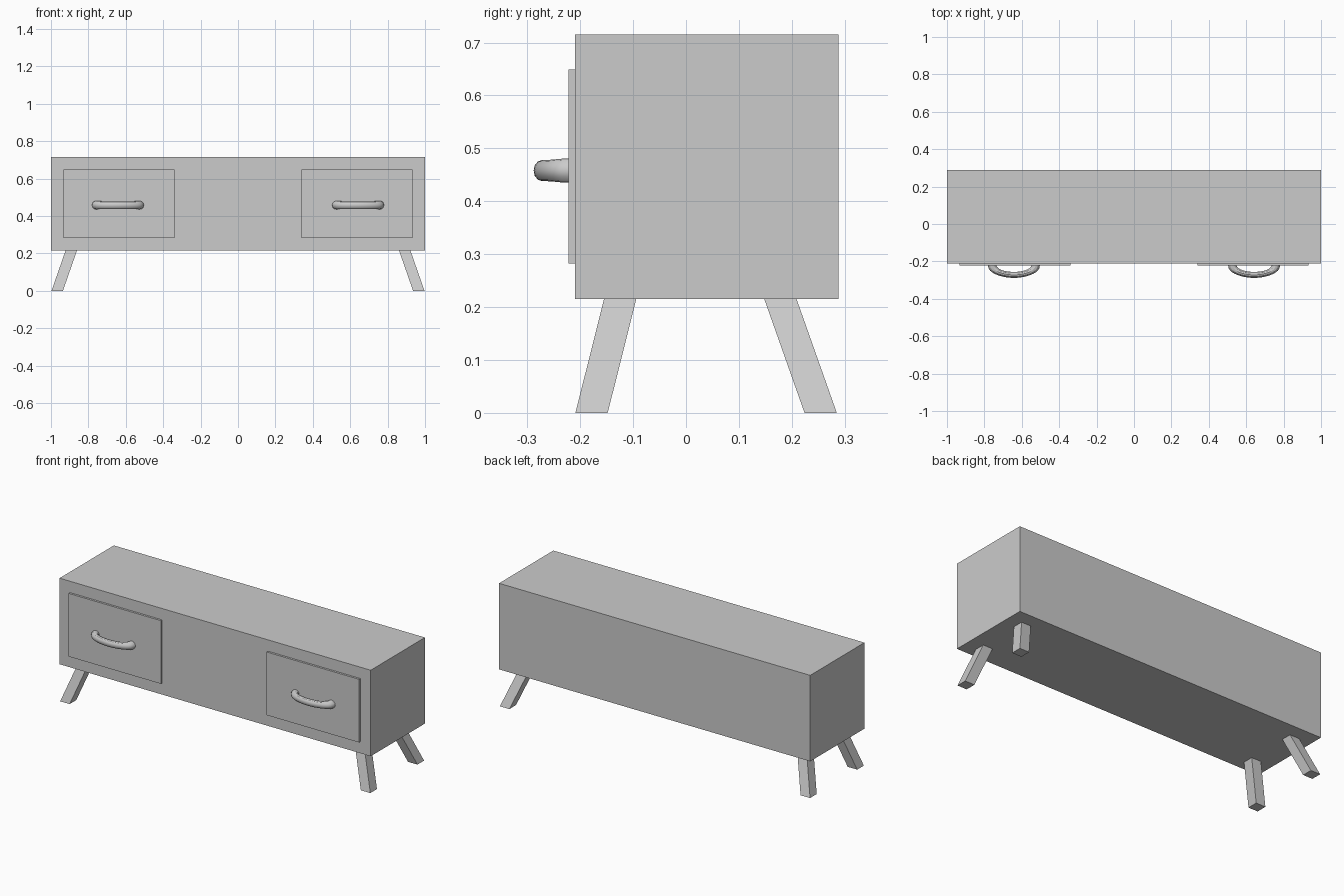
import bpy, bmesh
from math import sin, cos, pi

if "Cube" in bpy.data.objects:
    bpy.data.objects.remove(bpy.data.objects["Cube"])


def add_object(name, bm, smooth=False):
    bmesh.ops.recalc_face_normals(bm, faces=bm.faces)
    mesh = bpy.data.meshes.new(name)
    bm.to_mesh(mesh)
    bm.free()
    ob = bpy.data.objects.new(name, mesh)
    bpy.context.collection.objects.link(ob)
    if smooth:
        bpy.ops.object.select_all(action='DESELECT')
        bpy.context.view_layer.objects.active = ob
        ob.select_set(True)
        bpy.ops.object.shade_smooth_by_angle()
    return ob


def loft(name, rings, smooth=False):
    """Skin a list of equal-length point rings and cap both ends."""
    bm = bmesh.new()
    rows = [[bm.verts.new(p) for p in ring] for ring in rings]
    n = len(rows[0])
    for a, b in zip(rows, rows[1:]):
        for i in range(n):
            j = (i + 1) % n
            bm.faces.new((a[i], a[j], b[j], b[i]))
    bm.faces.new(rows[0])
    bm.faces.new(rows[-1])
    return add_object(name, bm, smooth)


def rect(x0, x1, y0, y1, z):
    return [(x0, y0, z), (x1, y0, z), (x1, y1, z), (x0, y1, z)]


def handle(name, cx, cz=0.458, y0=-0.221):
    """Half-ellipse grip with a slightly flared tube at both ends."""
    a, b, steps, sides = 0.116, 0.051, 20, 12
    rings = []
    for k in range(steps + 1):
        t = pi * k / steps
        px, py = cx + a * cos(t), y0 - b * sin(t)
        # outward normal of the ellipse
        nx, ny = b * cos(t), -a * sin(t)
        length = (nx * nx + ny * ny) ** 0.5
        nx, ny = nx / length, ny / length
        flare = abs(cos(t)) ** 6
        rw, rh = 0.016 + 0.007 * flare, 0.020 + 0.003 * flare
        rings.append([(px + nx * rw * cos(u), py + ny * rw * cos(u), cz + rh * sin(u))
                      for u in (2 * pi * i / sides for i in range(sides))])
    return loft(name, rings, smooth=True)


# Cabinet body
loft("cabinet_body", [rect(-1, 1, -0.21, 0.288, 0.215), rect(-1, 1, -0.21, 0.288, 0.715)])

for side, s in (("left", -1), ("right", 1)):
    # Drawer front and its handle
    x0, x1 = sorted((s * 0.34, s * 0.933))
    loft(f"{side}_drawer_front", [rect(x0, x1, -0.222, -0.21, 0.282),
                                  rect(x0, x1, -0.222, -0.21, 0.649)])
    handle(f"{side}_handle", s * 0.642)

    # Splayed legs: (bottom y, top y) of the front edge of each leg
    for pos, yb, yt in (("front", -0.209, -0.155), ("back", 0.224, 0.148)):
        b0, b1 = sorted((s * 0.936, s * 0.997))
        t0, t1 = sorted((s * 0.861, s * 0.922))
        loft(f"{side}_{pos}_leg", [rect(b0, b1, yb, yb + 0.061, 0),
                                   rect(t0, t1, yt, yt + 0.061, 0.215)])
